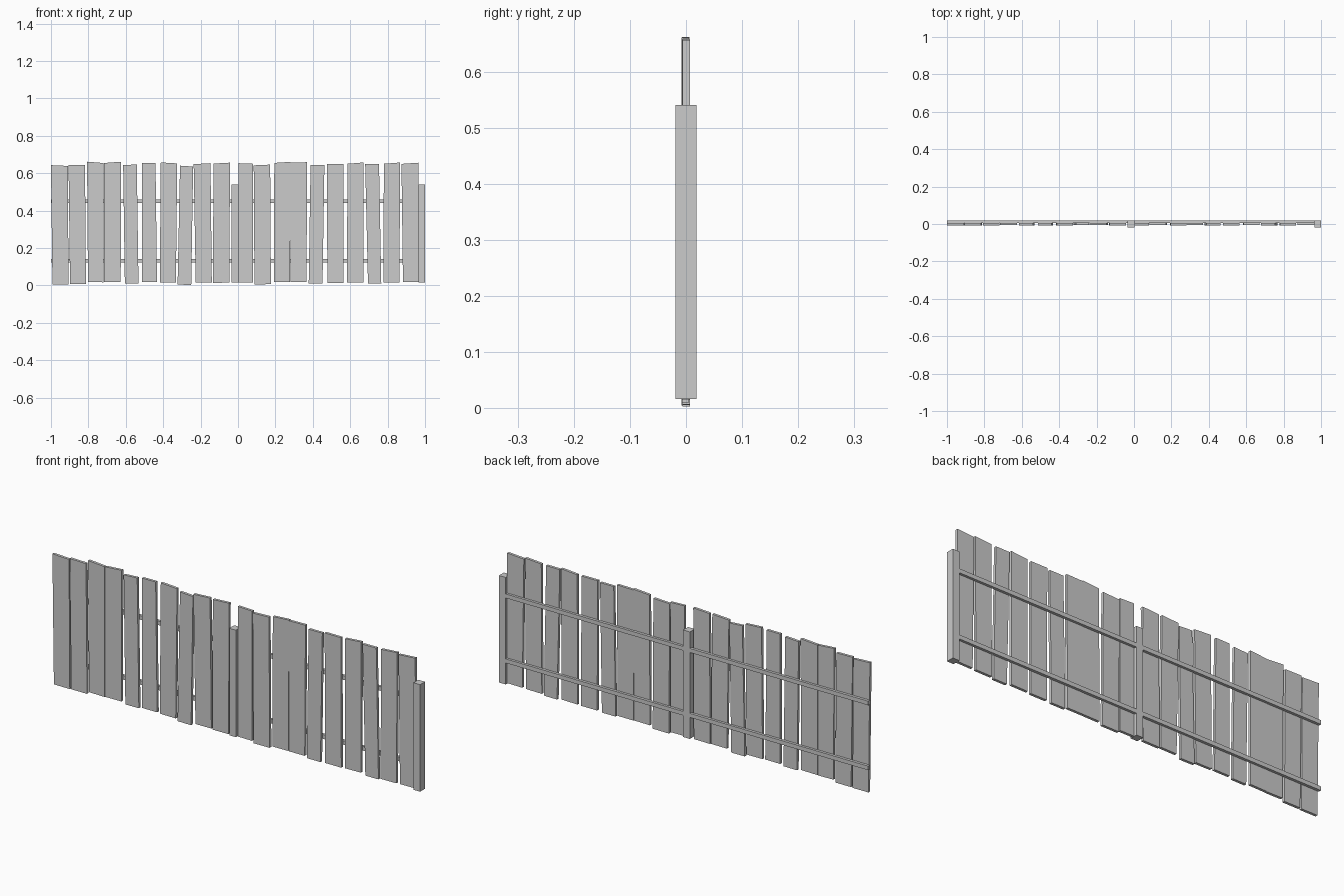
import bpy, bmesh, random

random.seed(4)


def prism(name, quad, y0, y1):
    """Extrude a four-point front outline (x, z) from y0 to y1."""
    bm = bmesh.new()
    f = bm.faces.new([bm.verts.new((x, y0, z)) for x, z in quad])
    ext = bmesh.ops.extrude_face_region(bm, geom=[f])
    verts = [v for v in ext["geom"] if isinstance(v, bmesh.types.BMVert)]
    bmesh.ops.translate(bm, verts=verts, vec=(0, y1 - y0, 0))
    bmesh.ops.recalc_face_normals(bm, faces=bm.faces)
    me = bpy.data.meshes.new(name)
    bm.to_mesh(me)
    bm.free()
    ob = bpy.data.objects.new(name, me)
    bpy.context.collection.objects.link(ob)
    return ob


def box(name, x0, x1, y0, y1, z0, z1):
    return prism(name, [(x0, z0), (x1, z0), (x1, z1), (x0, z1)], y0, y1)


# Planks: bottom left x, bottom right x, top left x, top right x, bottom z, top z
planks = [
    (-.992, -.906, -1.0, -.91, .006, .641),
    (-.898, -.813, -.906, -.818, .007, .644),
    (-.802, -.718, -.807, -.718, .018, .658),
    (-.716, -.627, -.716, -.626, .018, .658),
    (-.605, -.532, -.614, -.541, .011, .645),
    (-.514, -.433, -.514, -.441, .018, .654),
    (-.418, -.332, -.413, -.325, .016, .655),
    (-.323, -.250, -.310, -.240, .004, .638),
    (-.226, -.140, -.237, -.147, .016, .651),
    (-.134, -.046, -.131, -.043, .014, .654),
    (.004, .080, .004, .081, .016, .652),
    (.088, .176, .084, .172, .006, .644),
    (.192, .278, .194, .282, .018, .658),
    (.280, .366, .280, .370, .018, .658),
    (.378, .452, .388, .462, .011, .645),
    (.478, .565, .475, .563, .014, .650),
    (.583, .670, .585, .672, .016, .654),
    (.695, .766, .680, .754, .010, .650),
    (.777, .863, .780, .867, .016, .654),
    (.882, .969, .874, .964, .018, .653),
]
for i, (a, b, c, d, z0, z1) in enumerate(planks):
    tilt = random.uniform(-.004, .004)
    dy = random.uniform(-.001, .001)
    prism(f"plank_{i + 1:02d}",
          [(a, z0), (b, z0 + tilt * .3), (d, z1 + tilt), (c, z1 - tilt)],
          -.007 + dy, .006 + dy)

# Posts
for name, x in (("middle_post", -.016), ("end_post", .982)):
    box(name, x - .018, x + .018, -.019, .019, .017, .541)

# Rails behind the planks, between the posts
for level, z in (("lower", .132), ("upper", .45)):
    for side, x0, x1 in (("left", -1.0, -.034), ("right", .002, .964)):
        box(f"{level}_rail_{side}", x0, x1, .005, .0185, z - .01, z + .01)
